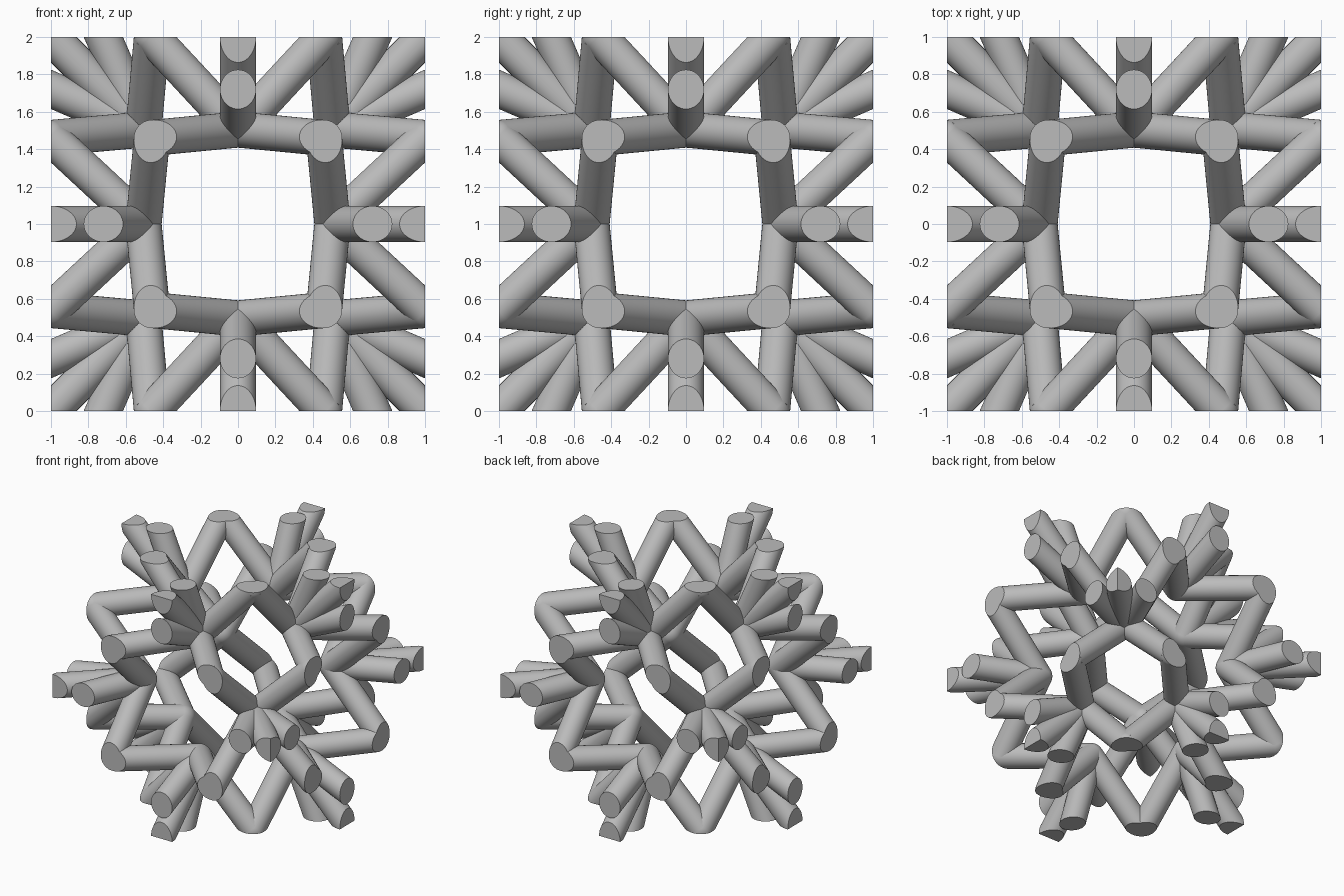
import bpy
import bmesh
from itertools import product
from mathutils import Vector, Matrix

if "Cube" in bpy.data.objects:
    bpy.data.objects.remove(bpy.data.objects["Cube"], do_unlink=True)

RADIUS = 0.0965    # strut radius
NODE = 0.505       # inner nodes at (0, NODE, NODE) and permutations
RIM = 0.46         # rim corners at (RIM, RIM, 1) and permutations
FAN = 0.72         # where the side fan struts leave the block
SIDES = 40

grey = bpy.data.materials.new("plain_grey")
grey.use_nodes = True
colour = (0.5, 0.5, 0.5, 1)
grey.diffuse_color = colour
grey.node_tree.nodes["Principled BSDF"].inputs["Base Color"].default_value = colour


def clip_to_block(bm):
    """Trim a closed piece to the unit block and cap the cuts."""
    for axis, sign in product(range(3), (-1, 1)):
        normal = Vector((0, 0, 0))
        normal[axis] = sign
        if all(v.co[axis] * sign < 1 for v in bm.verts):
            continue
        geom = bm.verts[:] + bm.edges[:] + bm.faces[:]
        bmesh.ops.bisect_plane(bm, geom=geom, dist=1e-5, plane_co=normal,
                               plane_no=normal, clear_outer=True)
        rim = [e for e in bm.edges if e.is_boundary]
        if rim:
            bmesh.ops.holes_fill(bm, edges=rim, sides=0)


def strut(start, end):
    bm = bmesh.new()
    axis = end - start
    turn = axis.to_track_quat('Z', 'Y').to_matrix().to_4x4()
    bmesh.ops.create_cone(bm, cap_ends=True, segments=SIDES, radius1=RADIUS,
                          radius2=RADIUS, depth=axis.length,
                          matrix=Matrix.Translation((start + end) / 2) @ turn)
    return bm


def ball(centre):
    bm = bmesh.new()
    bmesh.ops.create_uvsphere(bm, u_segments=SIDES, v_segments=SIDES // 2,
                              radius=RADIUS, matrix=Matrix.Translation(centre))
    return bm


def build(name, pieces):
    """Clip every piece and gather them in one object."""
    whole = bmesh.new()
    for bm in pieces:
        clip_to_block(bm)
        part = bpy.data.meshes.new("part")
        bm.to_mesh(part)
        bm.free()
        whole.from_mesh(part)
        bpy.data.meshes.remove(part)
    bmesh.ops.recalc_face_normals(whole, faces=whole.faces[:])
    mesh = bpy.data.meshes.new(name)
    whole.to_mesh(mesh)
    whole.free()
    mesh.materials.append(grey)
    obj = bpy.data.objects.new(name, mesh)
    bpy.context.collection.objects.link(obj)
    obj.location.z = 1
    bpy.ops.object.select_all(action='DESELECT')
    obj.select_set(True)
    bpy.context.view_layer.objects.active = obj
    bpy.ops.object.shade_smooth_by_angle(angle=0.6)


def point(axis, along, second, third):
    p = Vector((0, 0, 0))
    p[axis], p[(axis + 1) % 3], p[(axis + 2) % 3] = along, second, third
    return p


window_struts, fan_struts, node_joints, rim_joints = [], [], [], []
for axis, s, t in product(range(3), (-1, 1), (-1, 1)):
    node = point(axis, 0, s * NODE, t * NODE)
    node_joints.append(ball(node))
    # Four struts to the rim corners around each window
    for e in (-1, 1):
        for a, b in ((1, RIM), (RIM, 1)):
            window_struts.append(strut(node, point(axis, e * RIM, s * a, t * b)))
        rim_joints.append(ball(point(axis, e, s * RIM, t * RIM)))
    # Three struts fanning outwards to the block edge
    for a, b in ((1, FAN), (1, 1), (FAN, 1)):
        target = point(axis, 0, s * a, t * b)
        fan_struts.append(strut(node, node + (target - node) * 1.5))

build("window_struts", window_struts)
build("fan_struts", fan_struts)
build("node_joints", node_joints)
build("rim_joints", rim_joints)
